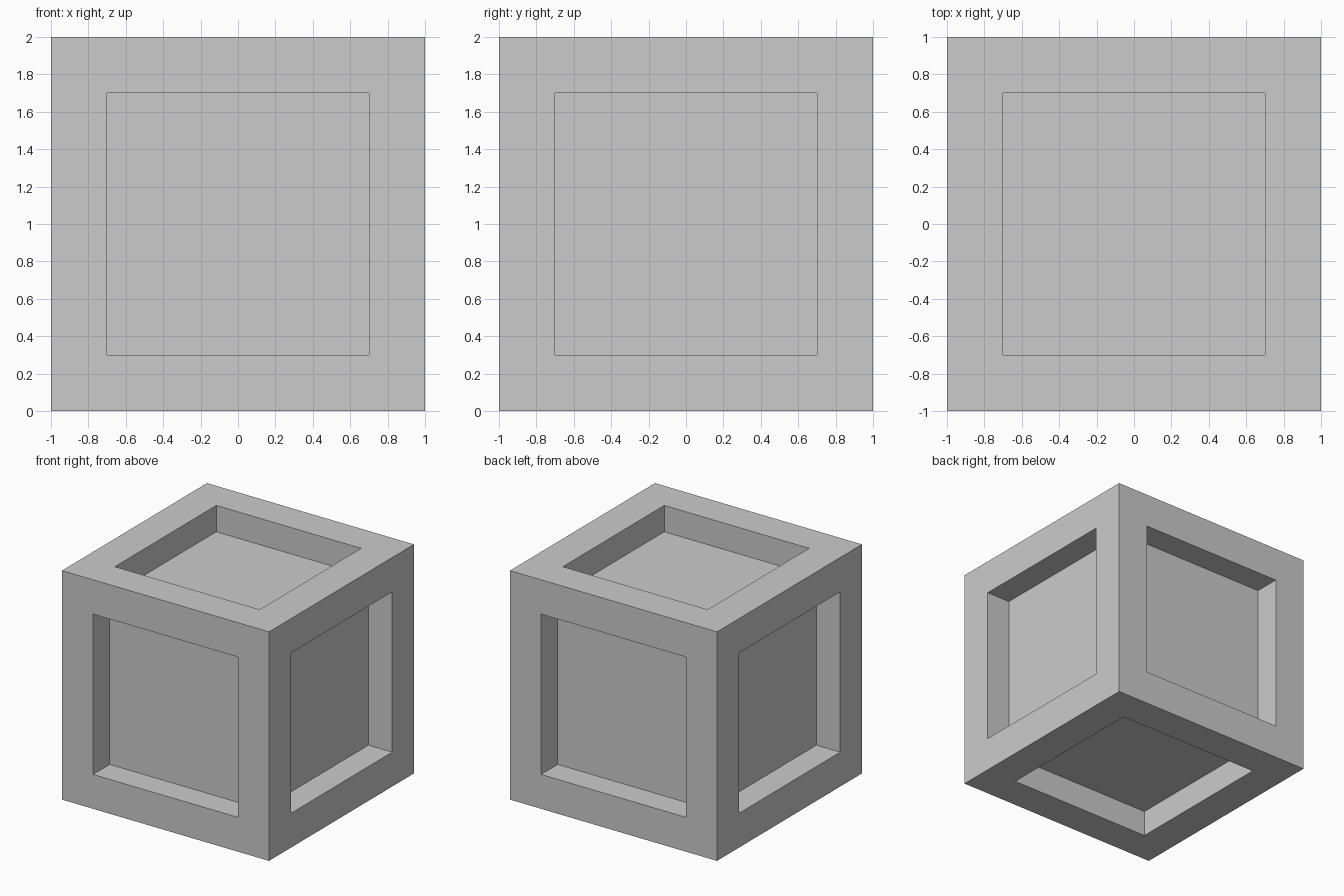
import bpy
import bmesh
from mathutils import Matrix

if "Cube" in bpy.data.objects:
    bpy.data.objects.remove(bpy.data.objects["Cube"])

FRAME = 0.30   # border width on every side
DEPTH = 0.23   # how far each panel is sunk

# Crate: cube standing on the ground
bm = bmesh.new()
bmesh.ops.create_cube(bm, size=2.0, matrix=Matrix.Translation((0, 0, 1)))
bm.normal_update()
panels = bm.faces[:]

# Frame border on all six sides, then straight-walled recessed panels
bmesh.ops.inset_individual(bm, faces=panels, thickness=FRAME, use_even_offset=True)
bm.normal_update()
for panel in panels:
    normal = panel.normal.copy()
    sunk = bmesh.ops.extrude_discrete_faces(bm, faces=[panel])["faces"][0]
    bmesh.ops.translate(bm, verts=sunk.verts[:], vec=-normal * DEPTH)

bmesh.ops.recalc_face_normals(bm, faces=bm.faces[:])
mesh = bpy.data.meshes.new("crate")
bm.to_mesh(mesh)
bm.free()
crate = bpy.data.objects.new("crate", mesh)
bpy.context.collection.objects.link(crate)
